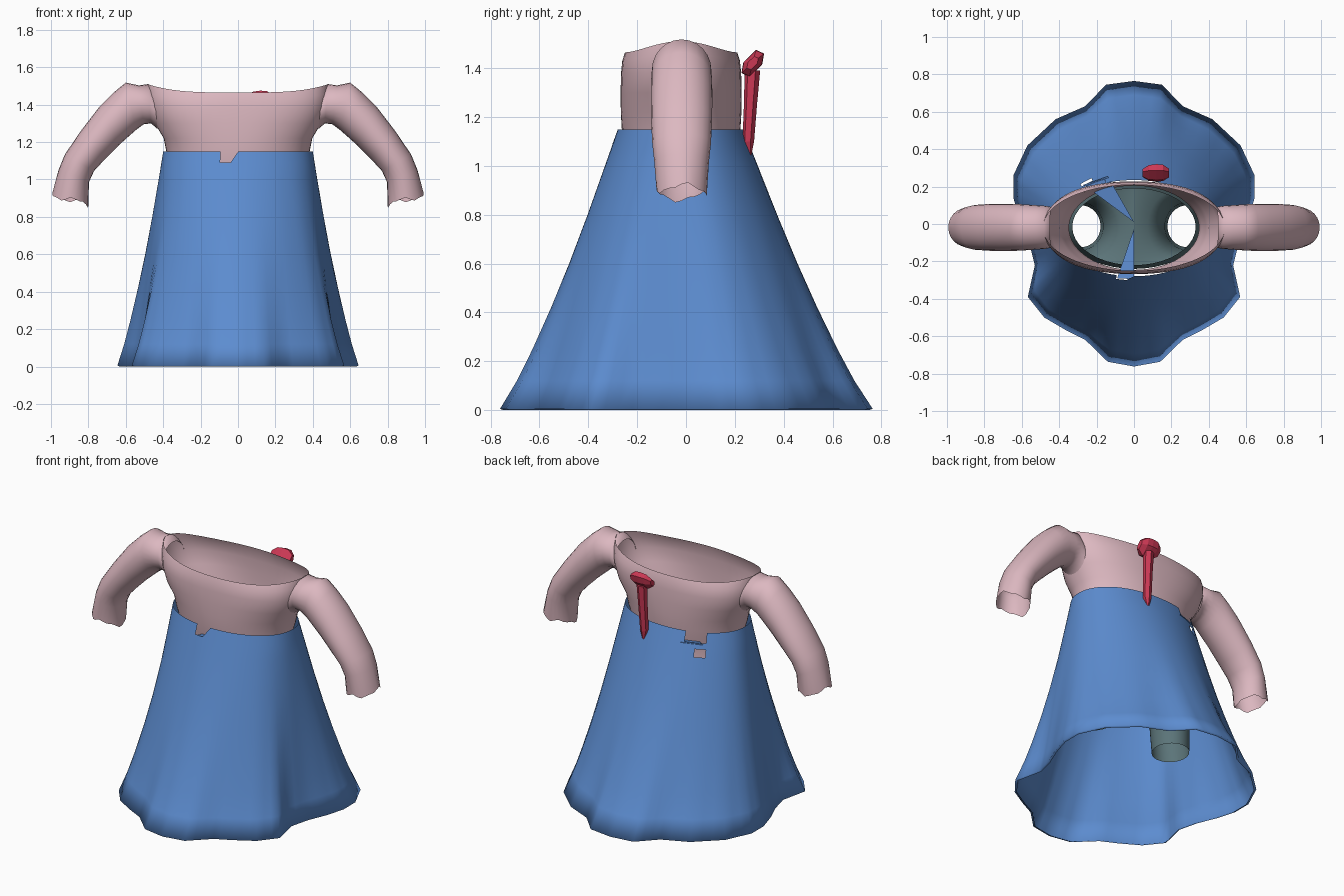
import bpy, math
from math import sin, cos, pi, radians

if "Cube" in bpy.data.objects:
    bpy.data.objects.remove(bpy.data.objects["Cube"])


def material(name, rgb):
    m = bpy.data.materials.new(name)
    m.diffuse_color = (*rgb, 1)
    m.use_nodes = True
    m.node_tree.nodes["Principled BSDF"].inputs["Base Color"].default_value = m.diffuse_color
    return m


BLUE = material("blue_cloth", (0.108, 0.264, 0.63))
PINK = material("pink_cloth", (0.72, 0.48, 0.53))
TEAL = material("dark_teal_cloth", (0.105, 0.175, 0.19))
RED = material("red_trim", (0.60, 0.04, 0.09))


def make(name, verts, faces, mat, smooth=60):
    me = bpy.data.meshes.new(name)
    me.from_pydata(verts, [], faces)
    me.materials.append(mat)
    ob = bpy.data.objects.new(name, me)
    bpy.context.collection.objects.link(ob)
    bpy.ops.object.select_all(action='DESELECT')
    ob.select_set(True)
    bpy.context.view_layer.objects.active = ob
    bpy.ops.object.mode_set(mode='EDIT')
    bpy.ops.mesh.select_all(action='SELECT')
    bpy.ops.mesh.normals_make_consistent(inside=False)
    bpy.ops.object.mode_set(mode='OBJECT')
    if smooth:
        bpy.ops.object.shade_smooth_by_angle(angle=radians(smooth))
    return ob


def loft(name, rings, mat, smooth=60, caps=False, skip=None):
    """Skin a list of equal closed rings; skip(row, centre) leaves a face out."""
    n = len(rings[0])
    verts = [p for r in rings for p in r]
    faces = []
    for i in range(len(rings) - 1):
        for j in range(n):
            k = (j + 1) % n
            f = (i * n + j, i * n + k, (i + 1) * n + k, (i + 1) * n + j)
            c = [sum(verts[v][a] for v in f) / 4 for a in range(3)]
            if not (skip and skip(i, c)):
                faces.append(f)
    if caps:
        faces += [tuple(range(n)), tuple(range(len(verts) - n, len(verts)))]
    return make(name, verts, faces, mat, smooth)


def oval(t, cx, cy, rx, ry, power=1.0):
    c, s = cos(t), sin(t)
    return (cx + rx * math.copysign(abs(c) ** power, c),
            cy + ry * math.copysign(abs(s) ** power, s))


def angles(n):
    return [2 * pi * i / n for i in range(n)]


def mix(a, b, f):
    return [p + (q - p) * f for p, q in zip(a, b)]


# Skirt: wavy hem outline (right half), mirrored and drawn up to an oval waist
half = [(0, -.762), (.14, -.737), (.26, -.62), (.36, -.57), (.48, -.50),
        (.568, -.39), (.53, -.22), (.56, -.10), (.61, .02), (.645, .14),
        (.645, .26), (.57, .42), (.42, .56), (.26, .63), (.15, .745), (0, .765)]
outline = half + [(-x, y) for x, y in half[-2:0:-1]]
hem = []
for a, b in zip(outline, outline[1:] + outline[:1]):
    hem += [mix(a, b, f) for f in (0, 1 / 3, 2 / 3)]
waist = [oval(math.atan2(y / .76, x / .65), 0, -.022, .40, .257, .95) for x, y in hem]
n = len(hem)
# folds soften with height
soft = [[sum(hem[(i + k) % n][a] for k in range(-5, 6)) / 11 for a in (0, 1)]
        for i in range(n)]
rings = [[(x * .98, y * .98, 0) for x, y in hem]]
for z in [.005, .12, .25, .42, .6, .8, 1.01, 1.055, 1.09, 1.15]:
    f = (z - .005) / 1.145
    pull = f + .045 * sin(pi * f ** .6)
    ring = []
    for h, s, w in zip(hem, soft, waist):
        p = mix(mix(h, s, min(1, z / .75)), w, min(1, pull))
        ring.append((p[0], p[1], z))
    rings.append(ring)


def torn(row, c):
    front = c[1] < -.1 and -.10 < c[0] < 0
    back = c[1] > .1 and -.26 < c[0] < -.15
    hole = c[1] > .1 and -.28 < c[0] < -.21
    return (row == 9 and (front or back)) or (row == 7 and hole)


loft("skirt", rings, BLUE, smooth=180, skip=torn)

# Loose waist flaps folded into the middle, and the slanted side of the front tear
make("waist_flaps", [(-.27, .21, 1.085), (-.14, .255, 1.085), (0, .01, 1.05),
                     (-.09, -.29, 1.085), (0, -.295, 1.085), (0, -.025, 1.05)],
     [(0, 1, 2), (3, 4, 5)], BLUE, 0)
make("tear_edge", [(-.04, -.299, 1.09), (.002, -.301, 1.09), (.002, -.279, 1.15)],
     [(0, 1, 2)], BLUE, 0)

# Bodice: open tube, squarer towards the armholes, neckline rising at the sides
rings = []
for z, rx, ry, power in [(.93, .362, .232, 1), (1.02, .348, .225, 1),
                         (1.08, .362, .235, 1),
                         (1.15, .383, .243, .97), (1.22, .397, .247, .94),
                         (1.30, .445, .248, .87), (1.38, .475, .246, .85),
                         (1.43, .485, .241, .9), (1.465, .487, .23, 1)]:
    ring = []
    for t in angles(56):
        x, y = oval(t, 0, -.02, rx, ry, power)
        lift = .045 * max(0, (z - 1.36) / .105) * abs(x / .485) ** 3.5
        ring.append((x, y, z + lift))
    rings.append(ring)
loft("bodice", rings, PINK, smooth=180)

# Sleeves: upper edge point, lower edge point, half depth
stations = [(.45, 1.475, .43, 1.27, .108), (.48, 1.51, .465, 1.30, .115),
            (.53, 1.503, .505, 1.295, .118), (.60, 1.518, .545, 1.265, .122),
            (.665, 1.465, .585, 1.23, .125), (.74, 1.39, .635, 1.185, .126),
            (.84, 1.26, .71, 1.11, .125), (.925, 1.135, .77, 1.045, .12),
            (.96, 1.05, .797, .985, .112), (.993, .915, .80, .867, .103)]
for side, label in ((1, "right"), (-1, "left")):
    rings = []
    for i, (ox, oz, ix, iz, ry) in enumerate(stations):
        ring = []
        for t in angles(24):
            x = (ox + ix) / 2 + (ox - ix) / 2 * cos(t)
            z = (oz + iz) / 2 + (oz - iz) / 2 * cos(t)
            if i == len(stations) - 1:      # ragged cuff
                z += .012 * sin(3 * t + 1) + .006 * sin(7 * t)
            ring.append((side * x, -.018 + ry * sin(t), z))
        rings.append(ring)
    loft(label + "_sleeve", rings, PINK)

# Breeches: hips, then two legs that start as half ovals and become round
hips = [(1.03, .33, .205), (.96, .34, .212), (.86, .37, .225), (.75, .38, .215)]
loft("breeches_hips", [[(*oval(t, 0, -.015, rx, ry), z) for t in angles(40)]
                       for z, rx, ry in hips], TEAL)
for side, label in ((1, "right"), (-1, "left")):
    rings = [[(side * max(0, .38 * cos(t)), -.015 + .215 * sin(t), .75)
              for t in angles(40)]]
    for z, cx, rx, ry in [(.73, .225, .152, .19), (.67, .255, .125, .15),
                          (.54, .278, .113, .125), (.335, .285, .106, .112)]:
        rings.append([(side * (cx + rx * cos(t)), -.012 + ry * sin(t), z)
                      for t in angles(40)])
    loft(label + "_breeches_leg", rings, TEAL)

# Red pin at the back: tapered shaft and faceted lump of a head
rings = []
for z, cx, cy, rx, ry in [(1.045, .115, .262, .008, .006), (1.10, .115, .255, .026, .024),
                          (1.25, .118, .264, .028, .027), (1.39, .12, .272, .032, .032)]:
    rings.append([(cx + rx * cos(t + .4), cy + ry * sin(t + .4), z) for t in angles(6)])
loft("pin_shaft", rings, RED, smooth=0, caps=True)

profile = [(.227, 1.38), (.235, 1.425), (.287, 1.475), (.32, 1.46), (.312, 1.415), (.26, 1.365)]
loft("pin_head", [[(x, *mix((.272, 1.422), p, s)) for p in profile]
                  for x, s in [(.045, .45), (.08, .9), (.12, 1), (.155, .95), (.187, .5)]],
     RED, smooth=0, caps=True)
